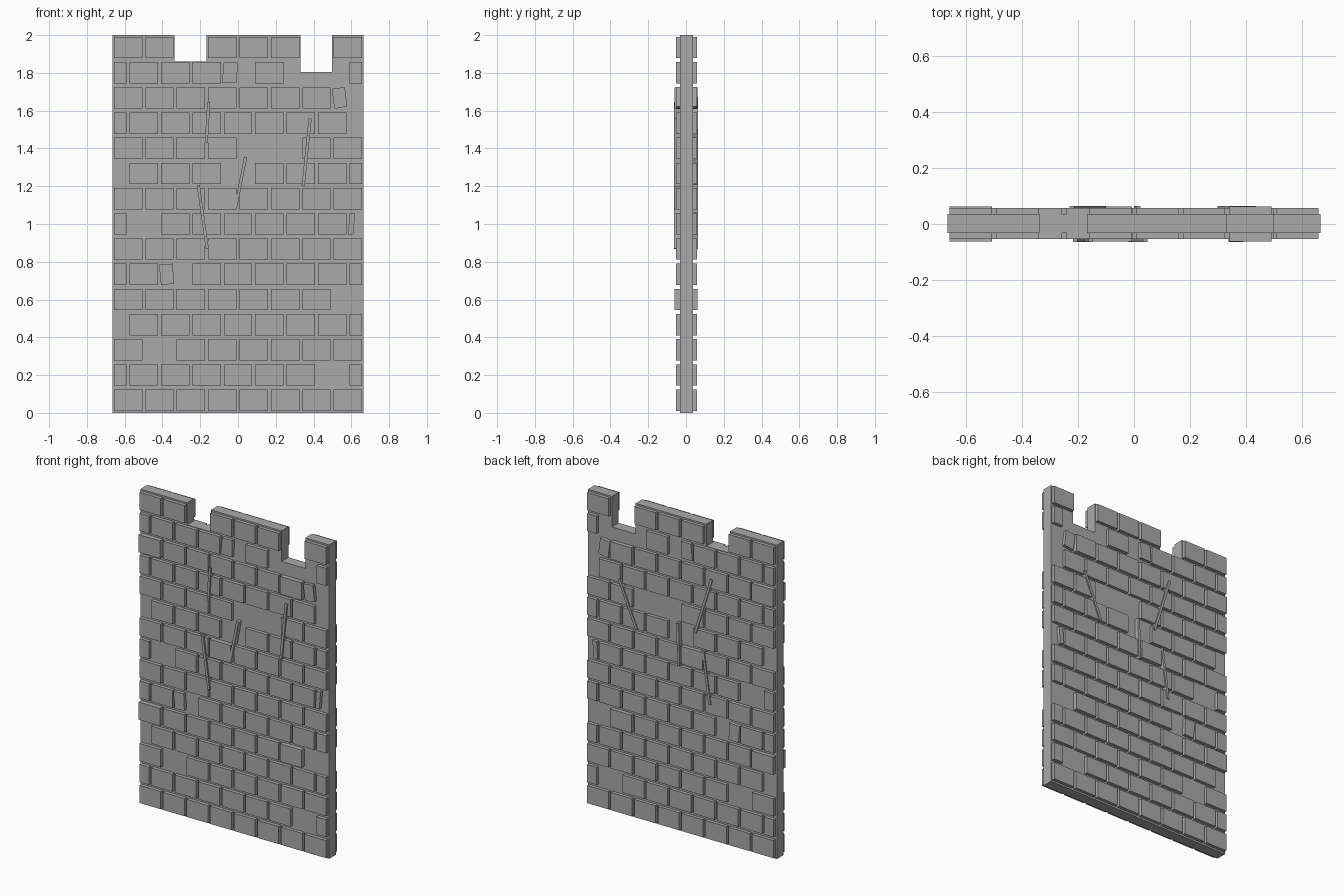
import bpy, bmesh, math
from mathutils import Matrix, Vector

if "Cube" in bpy.data.objects:
    bpy.data.objects.remove(bpy.data.objects["Cube"])

W, H, ROWS = 0.665, 2.0, 15
PW, PH = 2 * W / 8, H / ROWS          # brick pitch
GAP = 0.008                           # half mortar gap
SLAB_F, SLAB_B = -0.032, 0.036        # slab faces

stone = bpy.data.materials.new("grey stone")
stone.diffuse_color = (0.4, 0.4, 0.4, 1)
stone.use_nodes = True
stone.node_tree.nodes["Principled BSDF"].inputs["Base Color"].default_value = stone.diffuse_color


def finish(name, bm):
    bmesh.ops.recalc_face_normals(bm, faces=bm.faces)
    me = bpy.data.meshes.new(name)
    bm.to_mesh(me)
    bm.free()
    me.materials.append(stone)
    ob = bpy.data.objects.new(name, me)
    bpy.context.collection.objects.link(ob)


def prism(bm, outline, y0, y1):
    """Extrude an x-z outline from y0 to y1."""
    a = [bm.verts.new((x, y0, z)) for x, z in outline]
    b = [bm.verts.new((x, y1, z)) for x, z in outline]
    n = len(a)
    bm.faces.new(a)
    bm.faces.new(b[::-1])
    for i in range(n):
        bm.faces.new((a[i], b[i], b[(i + 1) % n], a[(i + 1) % n]))


# wall core with two gaps in the top edge
bm = bmesh.new()
prism(bm, [(-W, 0), (W, 0), (W, H), (0.497, H), (0.497, 1.805), (0.33, 1.805), (0.33, H),
           (-0.168, H), (-0.168, 1.86), (-0.336, 1.86), (-0.336, H), (-W, H)], SLAB_F, SLAB_B)
finish("wall_core", bm)

# row -> fallen bricks (odd rows: 0 and 8 are the half bricks at the ends)
missing = {14: {2, 6}, 13: {6, 7}, 11: {8}, 10: {4, 5}, 9: {0, 4}, 7: {1}, 4: {7},
           3: {0}, 2: {1}, 1: {7}}
# broken bricks: slanted outlines
broken = {
    (13, 4): [(-0.085, 1.75), (-0.005, 1.75), (-0.003, 1.856), (-0.075, 1.856)],
    (12, 7): [(0.51, 1.61), (0.578, 1.622), (0.565, 1.725), (0.497, 1.715)],
    (7, 8): [(0.583, 0.945), (0.61, 0.945), (0.62, 1.057), (0.59, 1.057)],
    (5, 2): [(-0.408, 0.678), (-0.34, 0.683), (-0.345, 0.79), (-0.418, 0.785)],
}
proud = {(12, 0), (12, 6), (4, 0), (4, 6), (8, 3)}


def bricks(name, side):
    bm = bmesh.new()
    for r in range(ROWS):
        odd = r % 2
        for i in range(8 + odd):
            if i in missing.get(r, ()):
                continue
            x0 = max(-W, -W + (i - odd / 2) * PW) + GAP
            x1 = min(W, -W + (i + 1 - odd / 2) * PW) - GAP
            z0, z1 = r * PH + 0.011, (r + 1) * PH - 0.010
            out = broken.get((r, i), [(x0, z0), (x1, z0), (x1, z1), (x0, z1)])
            d = 0.062 if (r, i) in proud else (0.054 if side < 0 else 0.057)
            prism(bm, out, side * 0.02, side * d)
    finish(name, bm)


bricks("front_bricks", -1)
bricks("back_bricks", 1)


# thin slanted strips lying over the bricks
def strips(name, side, lines):
    bm = bmesh.new()
    for xa, za, xb, zb in lines:
        d = Vector((xb - xa, zb - za)).normalized() * 0.008
        nx, nz = -d.y, d.x
        prism(bm, [(xa + nx, za + nz), (xb + nx, zb + nz), (xb - nx, zb - nz), (xa - nx, za - nz)],
              side * 0.03, side * 0.064)
    finish(name, bm)


strips("front_cracks", -1, [(-0.155, 1.645, -0.168, 1.43), (0.04, 1.355, -0.012, 1.09),
                            (0.382, 1.56, 0.345, 1.2), (-0.21, 1.205, -0.163, 0.87)])
strips("back_cracks", 1, [(0.427, 1.5, 0.305, 1.21), (0.016, 1.33, 0.008, 1.06),
                          (-0.222, 1.67, -0.107, 1.3), (-0.163, 1.2, -0.21, 0.87)])
